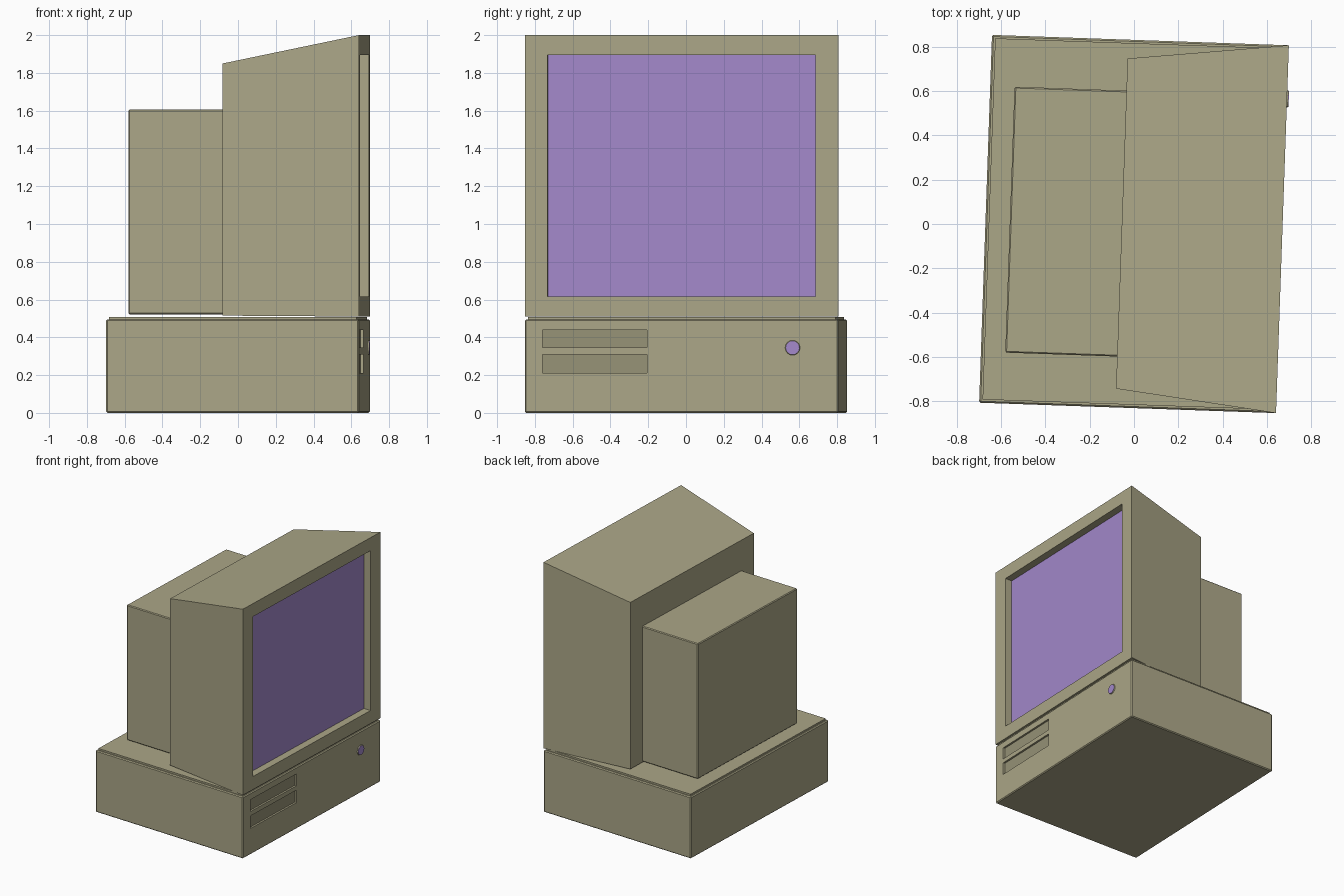
import bpy, bmesh, math

if "Cube" in bpy.data.objects:
    bpy.data.objects.remove(bpy.data.objects["Cube"])

TURN = math.radians(-2)  # whole machine stands slightly turned


def material(name, rgb):
    m = bpy.data.materials.new(name)
    m.diffuse_color = (*rgb, 1)
    m.use_nodes = True
    m.node_tree.nodes["Principled BSDF"].inputs["Base Color"].default_value = m.diffuse_color
    return m


BODY = material("beige_plastic", (0.41, 0.385, 0.245))
SLOT = material("dark_beige", (0.31, 0.29, 0.185))
GLASS = material("purple_glass", (0.37, 0.25, 0.60))


def finish(name, bm, mat):
    bmesh.ops.recalc_face_normals(bm, faces=bm.faces)
    me = bpy.data.meshes.new(name)
    bm.to_mesh(me)
    bm.free()
    if mat:
        me.materials.append(mat)
    ob = bpy.data.objects.new(name, me)
    ob.rotation_euler.z = TURN
    bpy.context.collection.objects.link(ob)
    return ob


def loft(name, rings, mat=BODY, bevel=0):
    """Solid between rectangles given as (x, half/low y, high y, low z, high z)."""
    bm = bmesh.new()
    loops = [[bm.verts.new((x, y, z)) for y, z in
              ((y0, z0), (y1, z0), (y1, z1), (y0, z1))]
             for x, y0, y1, z0, z1 in rings]
    for a, b in zip(loops, loops[1:]):
        for i in range(4):
            j = (i + 1) % 4
            bm.faces.new((a[i], a[j], b[j], b[i]))
    bm.faces.new(loops[0])
    bm.faces.new(loops[-1])
    if bevel:
        bmesh.ops.bevel(bm, geom=bm.edges[:], offset=bevel, segments=1, affect='EDGES')
    return finish(name, bm, mat)


def box(name, x, y, z, mat=BODY, bevel=0):
    return loft(name, [(x[0], *y, *z), (x[1], *y, *z)], mat, bevel)


def cut(target, name, x, y, z):
    cutter = box(name, x, y, z, BODY)
    cutter.hide_render = True
    cutter.display_type = 'WIRE'
    mod = target.modifiers.new(name, 'BOOLEAN')
    mod.operation = 'DIFFERENCE'
    mod.solver = 'EXACT'
    mod.object = cutter


# Desktop case with raised lid
case = box("case", (-0.67, 0.67), (-0.83, 0.83), (0, 0.495), bevel=0.007)
box("case_lid", (-0.655, 0.655), (-0.815, 0.815), (0.48, 0.508))

# Two drive bays on the case front
for name, z in (("upper_drive", (0.345, 0.44)), ("lower_drive", (0.21, 0.31))):
    y = (-0.737, -0.182)
    cut(case, name + "_cutter", (0.65, 0.70), y, z)
    box(name, (0.64, 0.655), y, z, SLOT)

# Power button: bevelled ring with a purple cap
for name, r0, r1, x0, x1, mat in (("button_ring", 0.045, 0.037, 0.66, 0.675, BODY),
                                  ("power_button", 0.036, 0.036, 0.66, 0.678, GLASS)):
    bm = bmesh.new()
    bmesh.ops.create_cone(bm, cap_ends=True, segments=16, radius1=r0, radius2=r1, depth=x1 - x0)
    for v in bm.verts:
        v.co = (v.co.z + (x0 + x1) / 2, v.co.x + 0.588, v.co.y + 0.345)
    finish(name, bm, mat)

# Monitor housing, tapering to the back, with recessed screen
monitor = loft("monitor_housing", [(-0.055, -0.745, 0.745, 0.515, 1.85),
                                   (0.67, -0.83, 0.83, 0.51, 2.0)])
sy, sz = (-0.71, 0.71), (0.615, 1.895)
cut(monitor, "screen_cutter", (0.605, 0.75), sy, sz)
box("screen", (0.60, 0.61), sy, sz, GLASS)

# Picture tube housing at the back
box("tube_housing", (-0.56, -0.04), (-0.60, 0.60), (0.522, 1.605), bevel=0.006)
